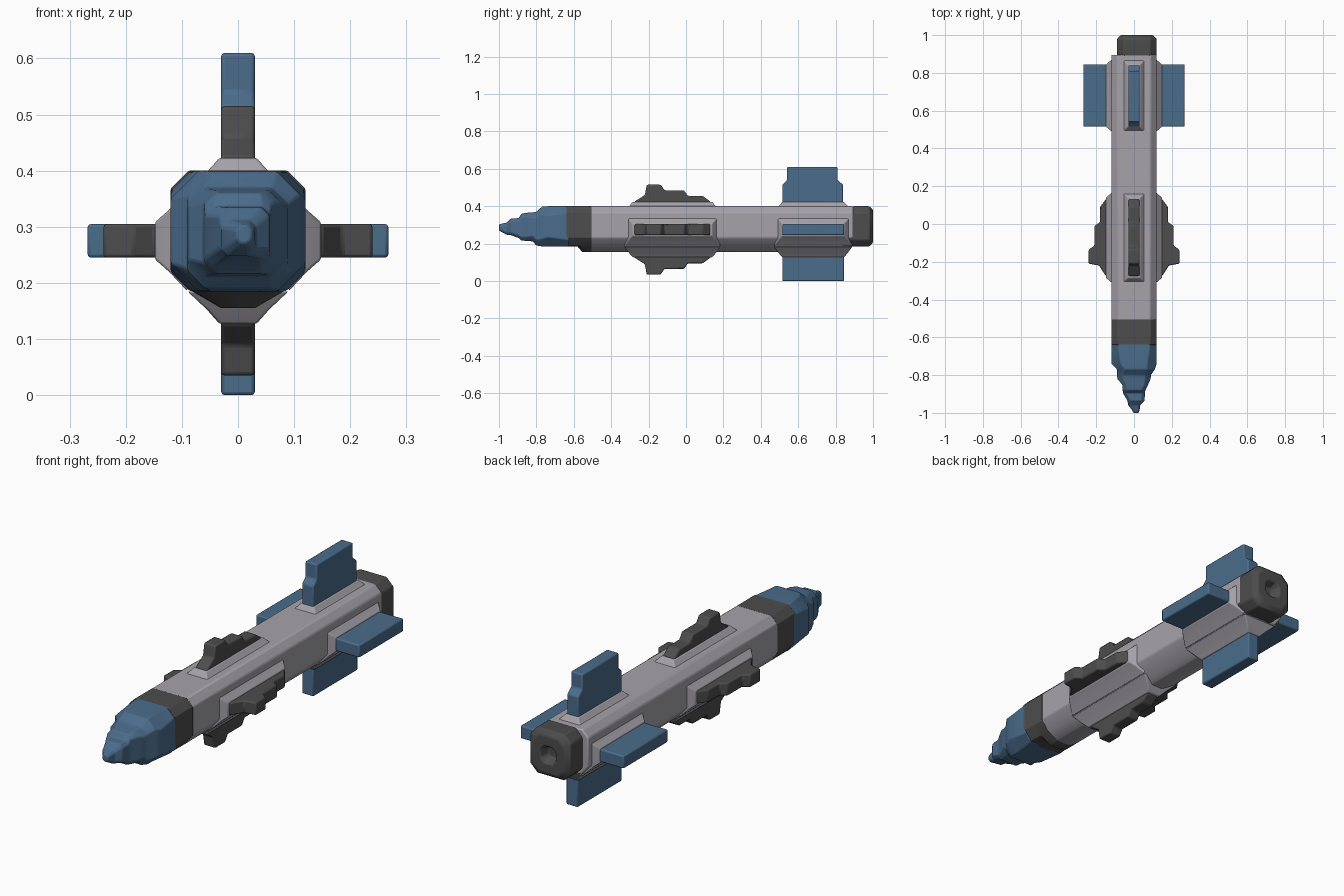
import bpy, bmesh, math

cube = bpy.data.objects.get("Cube")
if cube:
    bpy.data.objects.remove(cube, do_unlink=True)

AXIS = 0.275  # height of the rocket's long axis


def material(name, rgb):
    m = bpy.data.materials.new(name)
    m.use_nodes = True
    m.diffuse_color = (*rgb, 1)
    m.node_tree.nodes["Principled BSDF"].inputs["Base Color"].default_value = (*rgb, 1)
    return m


GREY = material("light grey", (0.38, 0.365, 0.40))
DARK = material("dark grey", (0.075, 0.075, 0.075))
BLUE = material("steel blue", (0.07, 0.15, 0.26))


def loft(name, rings, mat, bevel=0.006):
    """Skin a list of equal-length point rings and cap both ends."""
    bm = bmesh.new()
    loops = [[bm.verts.new(p) for p in ring] for ring in rings]
    n = len(loops[0])
    for a, b in zip(loops, loops[1:]):
        for i in range(n):
            j = (i + 1) % n
            bm.faces.new((a[i], a[j], b[j], b[i]))
    bm.faces.new(loops[0])
    bm.faces.new(loops[-1])
    bmesh.ops.recalc_face_normals(bm, faces=bm.faces)
    mesh = bpy.data.meshes.new(name)
    bm.to_mesh(mesh)
    bm.free()
    ob = bpy.data.objects.new(name, mesh)
    bpy.context.collection.objects.link(ob)
    mesh.materials.append(mat)
    if bevel:
        mod = ob.modifiers.new("soft edges", "BEVEL")
        mod.width, mod.segments, mod.limit_method = bevel, 2, "ANGLE"
    bpy.ops.object.select_all(action="DESELECT")
    ob.select_set(True)
    bpy.context.view_layer.objects.active = ob
    bpy.ops.object.shade_smooth_by_angle(angle=math.radians(35))
    return ob


def octagon(y, x0, x1, z0, z1, c):
    """Box section with cut corners, across the long axis."""
    return [(x0 + c, y, z0), (x1 - c, y, z0), (x1, y, z0 + c), (x1, y, z1 - c),
            (x1 - c, y, z1), (x0 + c, y, z1), (x0, y, z1 - c), (x0, y, z0 + c)]


def hull(y, keel):
    """Body section: flat top, cut corners and a keel below."""
    half = [(0.03, keel), (0.085, 0.187), (0.12, 0.232), (0.12, 0.368), (0.088, 0.4)]
    return ([(x, y, z) for x, z in half] +
            [(-x, y, z) for x, z in reversed(half)])


def turn(t, y, r, angle):
    """Place a point at thickness t, length y and radius r around the axis."""
    s, c = math.sin(angle), math.cos(angle)
    return (r * s + t * c, y, AXIS + r * c - t * s)


def fin(name, outline, angle, mat):
    loft(name, [[turn(t, y, r, angle) for y, r in outline] for t in (-0.03, 0.03)], mat)


def fillet(name, y0, y1, angle):
    """Sloping root that joins a fin to the body."""
    rings = []
    for r, t, e in ((0.09, 0.09, 0.05), (0.122, 0.056, 0.027), (0.148, 0.033, 0.005)):
        rings.append([turn(sx * t, y, r, angle) for sx, y in
                      ((-1, y0 - e), (1, y0 - e), (1, y1 + e), (-1, y1 + e))])
    loft(name, rings, GREY, 0.004)


# Body and front collar
loft("body", [hull(-0.51, 0.155), hull(0.84, 0.155), hull(0.875, 0.18), hull(0.895, 0.185)], GREY)
loft("front_collar", [hull(-0.64, 0.185), hull(-0.58, 0.185), hull(-0.555, 0.155),
                      hull(-0.505, 0.155)], DARK, 0.002)

# Stepped nose: y, x0, x1, z0, z1, corner
nose = [(-0.625, -0.12, 0.12, 0.185, 0.40, 0.034),
        (-0.74, -0.12, 0.12, 0.185, 0.40, 0.05),
        (-0.77, -0.09, 0.11, 0.185, 0.398, 0.04),
        (-0.80, -0.09, 0.09, 0.19, 0.37, 0.03),
        (-0.82, -0.088, 0.088, 0.212, 0.367, 0.03),
        (-0.85, -0.062, 0.075, 0.215, 0.365, 0.02),
        (-0.88, -0.06, 0.06, 0.216, 0.36, 0.02),
        (-0.895, -0.058, 0.058, 0.23, 0.336, 0.015),
        (-0.935, -0.035, 0.056, 0.245, 0.335, 0.015),
        (-0.96, -0.03, 0.032, 0.248, 0.312, 0.012),
        (-0.985, -0.01, 0.03, 0.262, 0.307, 0.01),
        (-1.0, -0.003, 0.024, 0.27, 0.302, 0.008)]
loft("nose_cone", [octagon(*s) for s in nose], BLUE, 0.004)

# Exhaust nozzle with a recessed centre
nozzle = [(0.87, -0.088, 0.118, 0.19, 0.395, 0.035),
          (0.90, -0.09, 0.12, 0.185, 0.40, 0.035),
          (0.98, -0.09, 0.12, 0.185, 0.40, 0.035),
          (1.0, -0.07, 0.10, 0.205, 0.38, 0.035),
          (1.0, -0.025, 0.055, 0.252, 0.332, 0.02),
          (0.96, -0.01, 0.04, 0.267, 0.317, 0.01)]
loft("exhaust_nozzle", [octagon(*s) for s in nozzle], DARK, 0.006)

# Four fins at mid body and four at the tail
canard = [(-0.275, 0.08), (-0.275, 0.15), (-0.22, 0.185), (-0.21, 0.24), (-0.135, 0.24),
          (-0.115, 0.21), (-0.01, 0.21), (0.01, 0.18), (0.09, 0.18), (0.13, 0.15), (0.13, 0.08)]
sides = {"top": 0, "left": 90, "bottom": 180, "right": 270}
for side, degrees in sides.items():
    a = math.radians(degrees)
    fin(side + "_mid_fin", canard, a, DARK)
    fillet(side + "_mid_fin_root", -0.28, 0.135, a)
    if side == "top":
        tail = [(0.515, 0.08), (0.515, 0.24), (0.54, 0.265), (0.54, 0.335),
                (0.81, 0.335), (0.81, 0.265), (0.84, 0.24), (0.84, 0.08)]
    else:
        tip = 0.275 if side == "bottom" else 0.268
        tail = [(0.515, 0.08), (0.515, tip), (0.845, tip), (0.845, 0.08)]
    fin(side + "_tail_fin", tail, a, BLUE)
    fillet(side + "_tail_fin_root", 0.52, 0.84, a)
